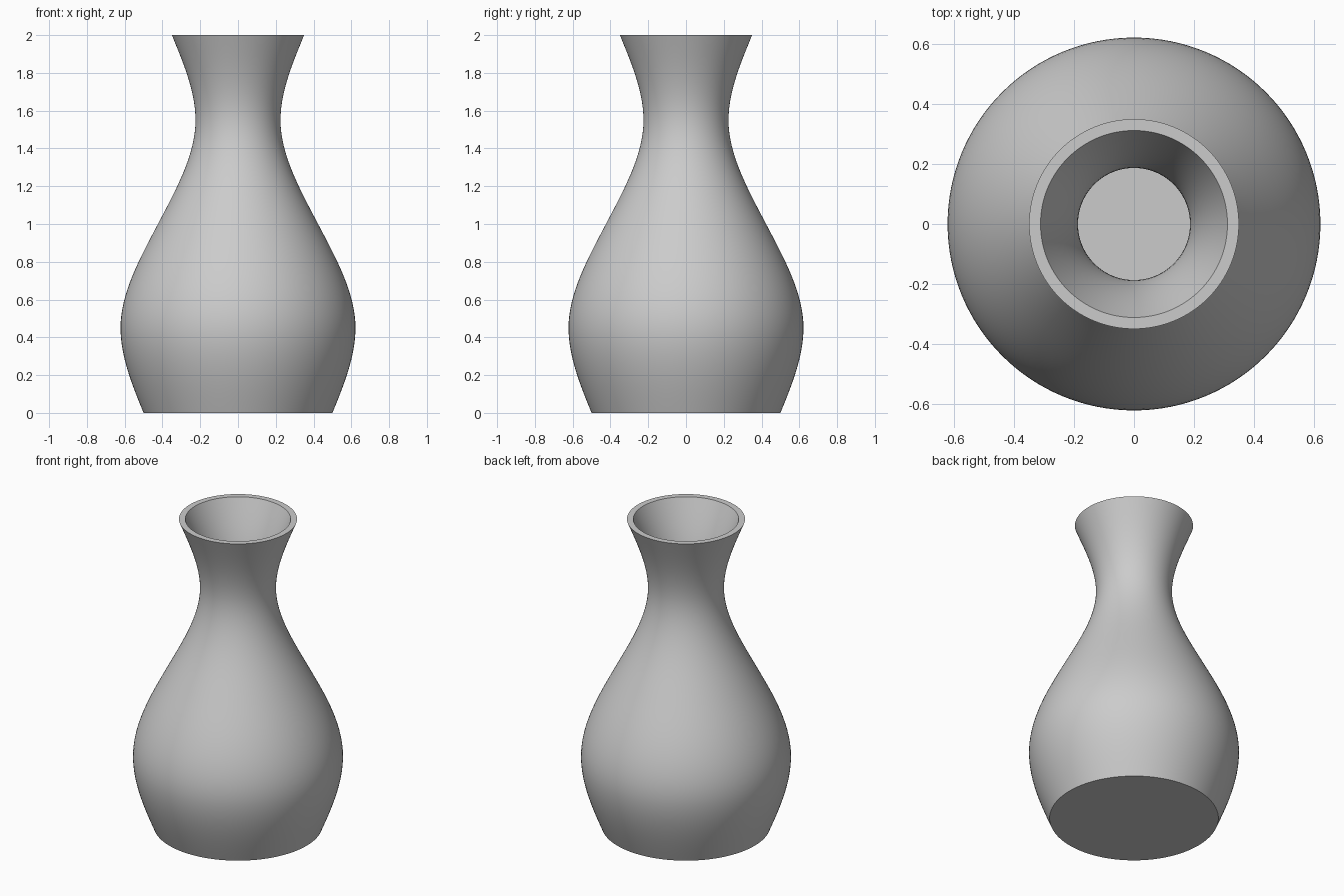
import bpy
import bmesh
import math
from mathutils import Vector
from mathutils.geometry import interpolate_bezier

cube = bpy.data.objects.get("Cube")
if cube:
    bpy.data.objects.remove(cube, do_unlink=True)

WALL = 0.038
FLOOR = 0.04
SEGMENTS = 128

# Outer silhouette: (height, radius, slope of radius over height)
KNOTS = [(0, 0.5, 0.41), (0.45, 0.622, 0), (1, 0.424, -0.525),
         (1.55, 0.225, 0), (2, 0.35, 0.41)]


def silhouette(knots, steps=16):
    """Smooth profile through the knots, as points in the xz plane."""
    points = []
    for (z0, r0, s0), (z1, r1, s1) in zip(knots, knots[1:]):
        third = (z1 - z0) / 3
        a, b = Vector((r0, 0, z0)), Vector((r1, 0, z1))
        ha = a + Vector((s0, 0, 1)) * third
        hb = b - Vector((s1, 0, 1)) * third
        points += interpolate_bezier(a, ha, hb, b, steps + 1)[:-1]
    return points + [b]


def lathe(name, profile, material):
    """Revolve a profile around the z axis."""
    bm = bmesh.new()
    verts = [bm.verts.new(p) for p in profile]
    edges = [bm.edges.new(pair) for pair in zip(verts, verts[1:])]
    bmesh.ops.spin(bm, geom=verts + edges, cent=(0, 0, 0), axis=(0, 0, 1),
                   angle=math.tau, steps=SEGMENTS)
    bmesh.ops.remove_doubles(bm, verts=bm.verts, dist=0.0001)
    bmesh.ops.recalc_face_normals(bm, faces=bm.faces)
    mesh = bpy.data.meshes.new(name)
    bm.to_mesh(mesh)
    bm.free()
    mesh.materials.append(material)
    obj = bpy.data.objects.new(name, mesh)
    bpy.context.collection.objects.link(obj)
    return obj


# Plain grey ceramic
grey = bpy.data.materials.new("grey ceramic")
grey.use_nodes = True
colour = (0.6, 0.6, 0.6, 1)
grey.diffuse_color = colour
grey.node_tree.nodes["Principled BSDF"].inputs["Base Color"].default_value = colour

# Closed profile: base, outer wall, flat rim, inner wall, inner floor
outer = silhouette(KNOTS)
inner = [p - Vector((WALL, 0, 0)) for p in outer if p.z > FLOOR + 0.01]
floor_radius = KNOTS[0][1] + KNOTS[0][2] * FLOOR - WALL
profile = ([Vector((0, 0, 0))] + outer + inner[::-1]
           + [Vector((floor_radius, 0, FLOOR)), Vector((0, 0, FLOOR))])
vase = lathe("vase", profile, grey)

# Smooth walls with crisp rim and base
bpy.ops.object.select_all(action="DESELECT")
vase.select_set(True)
bpy.context.view_layer.objects.active = vase
bpy.ops.object.shade_smooth_by_angle(angle=math.radians(30))
